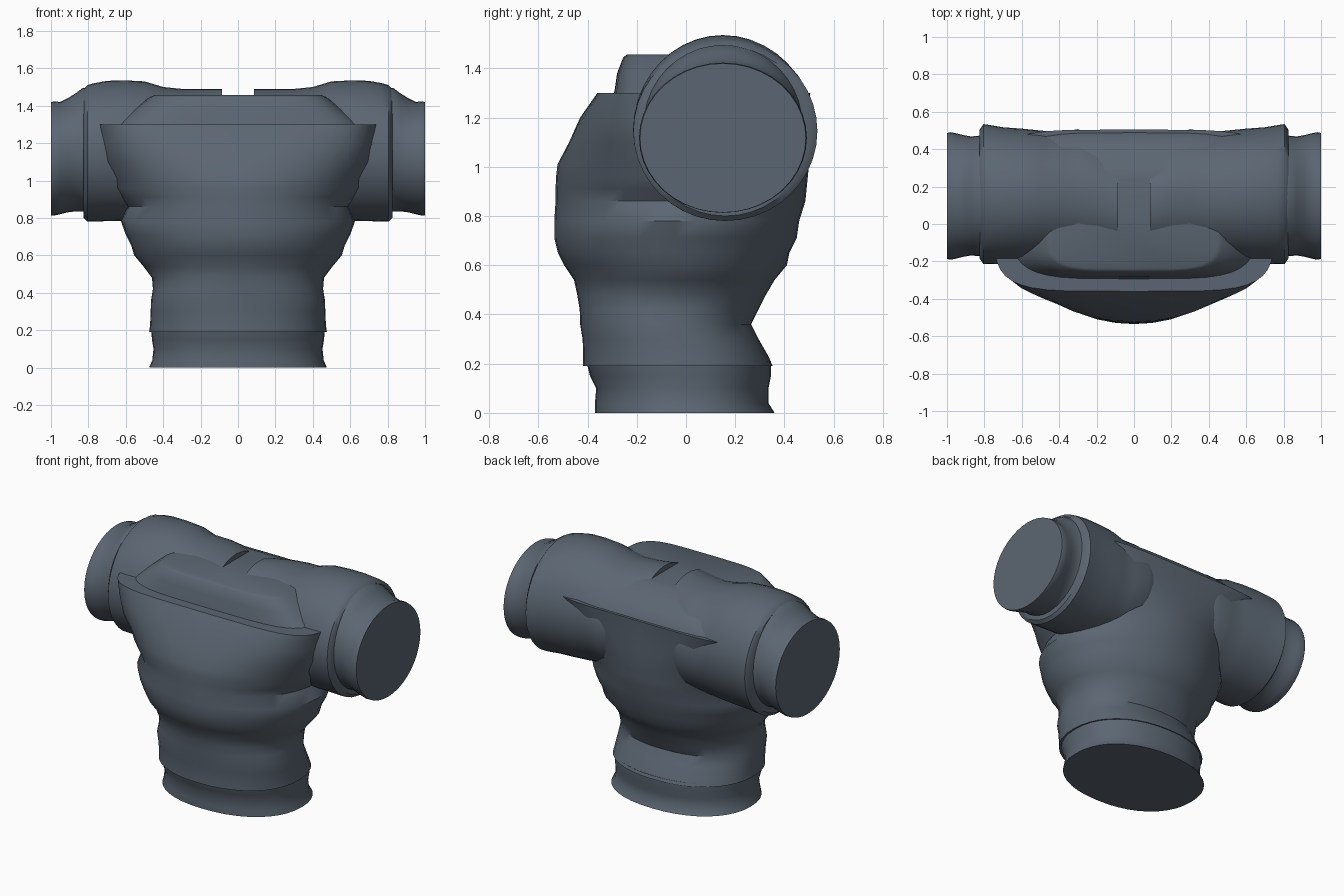
import bpy, bmesh, math

cloth = bpy.data.materials.new("slate cloth")
cloth.diffuse_color = (0.105, 0.133, 0.168, 1)
SEG = 40


def power(v, n):
    return math.copysign(abs(v) ** (2 / n), v)


def loft(name, rings):
    """Skin closed rings of points, cap both ends, shade smooth."""
    bm = bmesh.new()
    loops = [[bm.verts.new(p) for p in ring] for ring in rings]
    for a, b in zip(loops, loops[1:]):
        for i in range(SEG):
            j = (i + 1) % SEG
            bm.faces.new((a[i], a[j], b[j], b[i]))
    bm.faces.new(loops[0])
    bm.faces.new(loops[-1])
    bmesh.ops.recalc_face_normals(bm, faces=bm.faces)
    mesh = bpy.data.meshes.new(name)
    bm.to_mesh(mesh)
    bm.free()
    ob = bpy.data.objects.new(name, mesh)
    bpy.context.collection.objects.link(ob)
    mesh.materials.append(cloth)
    bpy.ops.object.select_all(action='DESELECT')
    bpy.context.view_layer.objects.active = ob
    ob.select_set(True)
    bpy.ops.object.shade_smooth_by_angle(angle=math.radians(40))
    return ob


def body(name, profile):
    """Profile rows: height, half width, front y, back y, squareness."""
    rings = []
    for z, w, yf, yb, n in profile:
        ring = []
        for i in range(SEG):
            t = 2 * math.pi * i / SEG
            ring.append((w * power(math.cos(t), n),
                         (yf + yb) / 2 + (yb - yf) / 2 * power(math.sin(t), n), z))
        rings.append(ring)
    return loft(name, rings)


def tube(name, profile, side):
    """Profile rows: x, centre y, y radius, centre z, z radius."""
    rings = []
    for x, yc, ry, zc, rz in profile:
        rings.append([(side * x, yc + ry * math.cos(2 * math.pi * i / SEG),
                       zc + rz * math.sin(2 * math.pi * i / SEG)) for i in range(SEG)])
    return loft(name, rings)


# Waistband
body("waistband", [
    (0.00, 0.475, -0.37, 0.36, 2.2), (0.04, 0.458, -0.37, 0.335, 2.2),
    (0.10, 0.452, -0.365, 0.335, 2.2), (0.15, 0.46, -0.39, 0.345, 2.2),
    (0.21, 0.465, -0.405, 0.345, 2.2)])

# Torso with its cloth folds, ending in a chest ledge
body("torso", [
    (0.19, 0.475, -0.418, 0.352, 2.2), (0.23, 0.47, -0.418, 0.335, 2.2),
    (0.30, 0.467, -0.42, 0.295, 2.2), (0.36, 0.465, -0.43, 0.265, 2.2),
    (0.42, 0.455, -0.432, 0.295, 2.2), (0.48, 0.46, -0.442, 0.325, 2.1),
    (0.54, 0.505, -0.455, 0.36, 2.0), (0.60, 0.555, -0.495, 0.41, 2.0),
    (0.65, 0.57, -0.52, 0.42, 2.0), (0.71, 0.60, -0.535, 0.45, 2.0),
    (0.78, 0.625, -0.535, 0.46, 2.0), (0.86, 0.59, -0.53, 0.485, 2.0),
    (0.91, 0.63, -0.53, 0.49, 2.0), (0.96, 0.67, -0.528, 0.495, 2.0),
    (1.01, 0.68, -0.522, 0.50, 2.1), (1.10, 0.74, -0.475, 0.50, 2.5),
    (1.20, 0.745, -0.43, 0.50, 3.3), (1.30, 0.75, -0.36, 0.505, 5.0)])

# Shoulder yoke above the ledge
body("shoulder_yoke", [
    (1.28, 0.68, -0.30, 0.495, 4.5), (1.31, 0.65, -0.29, 0.485, 4.5),
    (1.38, 0.56, -0.28, 0.42, 4.5), (1.445, 0.475, -0.255, 0.29, 4.5),
    (1.456, 0.45, -0.24, 0.24, 4.5)])

# Sleeves and cuffs on both sides
for label, s in (("left", 1), ("right", -1)):
    tube(label + "_sleeve", [
        (0.085, 0.10, 0.30, 1.19, 0.30), (0.20, 0.14, 0.335, 1.165, 0.325),
        (0.30, 0.155, 0.352, 1.15, 0.34), (0.40, 0.145, 0.345, 1.15, 0.35),
        (0.50, 0.15, 0.35, 1.16, 0.37), (0.60, 0.15, 0.36, 1.16, 0.375),
        (0.70, 0.152, 0.365, 1.158, 0.375), (0.77, 0.157, 0.372, 1.15, 0.37),
        (0.805, 0.16, 0.374, 1.145, 0.365), (0.825, 0.16, 0.345, 1.145, 0.345)], s)
    tube(label + "_cuff", [
        (0.79, 0.155, 0.33, 1.16, 0.335), (0.83, 0.15, 0.322, 1.165, 0.33),
        (0.87, 0.15, 0.318, 1.15, 0.315), (0.91, 0.15, 0.325, 1.135, 0.305),
        (0.95, 0.15, 0.335, 1.12, 0.30), (0.98, 0.15, 0.341, 1.118, 0.305),
        (1.00, 0.15, 0.337, 1.117, 0.303)], s)
